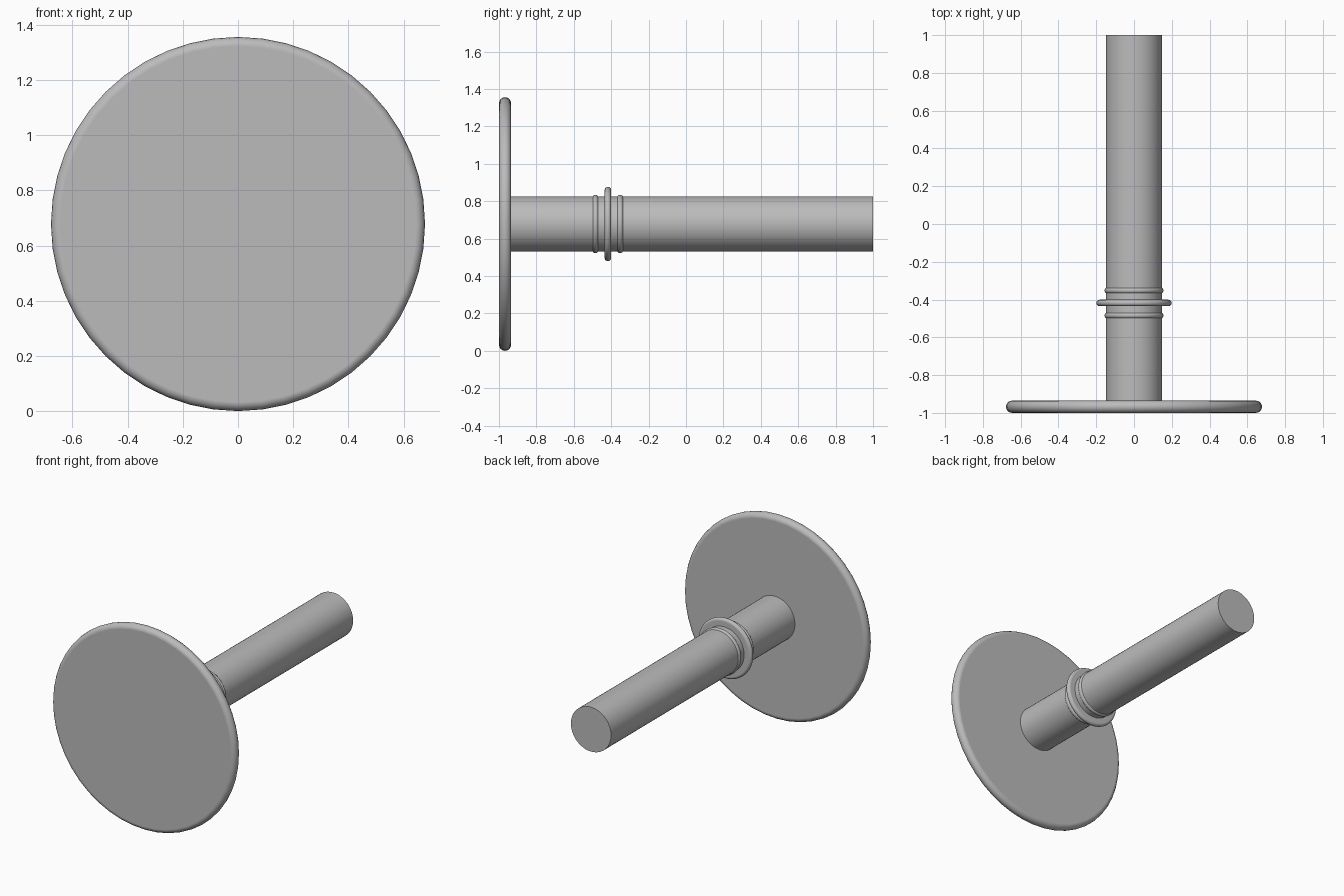
import bpy, bmesh, math

if "Cube" in bpy.data.objects:
    bpy.data.objects.remove(bpy.data.objects["Cube"])

AXIS_Z = 0.678
SEGMENTS = 48

# Dark grey finish shared by all parts
grey = bpy.data.materials.new("dark_grey")
grey.diffuse_color = (0.5, 0.5, 0.5, 1)
grey.use_nodes = True
grey.node_tree.nodes["Principled BSDF"].inputs["Base Color"].default_value = grey.diffuse_color


def lathe(name, profile, closed=False):
    """Revolve (radius, y) points around the horizontal y axis."""
    bm = bmesh.new()
    verts = [bm.verts.new((r, y, 0)) for r, y in profile]
    edges = [bm.edges.new(pair) for pair in zip(verts, verts[1:])]
    if closed:
        edges.append(bm.edges.new((verts[-1], verts[0])))
    bmesh.ops.spin(bm, geom=verts + edges, cent=(0, 0, 0), axis=(0, 1, 0),
                   angle=math.tau, steps=SEGMENTS, use_merge=False)
    bmesh.ops.remove_doubles(bm, verts=bm.verts, dist=1e-5)
    bmesh.ops.recalc_face_normals(bm, faces=bm.faces)
    mesh = bpy.data.meshes.new(name)
    bm.to_mesh(mesh)
    bm.free()
    mesh.materials.append(grey)
    obj = bpy.data.objects.new(name, mesh)
    obj.location.z = AXIS_Z
    bpy.context.collection.objects.link(obj)
    bpy.ops.object.select_all(action='DESELECT')
    obj.select_set(True)
    bpy.context.view_layer.objects.active = obj
    bpy.ops.object.shade_smooth_by_angle(angle=math.radians(35))
    # Flat faces stay flat right up to the rounded rims
    weighted = obj.modifiers.new("weighted_normals", 'WEIGHTED_NORMAL')
    weighted.keep_sharp = True
    weighted.weight = 100
    return obj


def round_rim(radius, y, half, steps=8):
    """Half-circle edge profile reaching the given outer radius."""
    angles = [math.pi * (i / steps - 0.5) for i in range(steps + 1)]
    return [(radius - half + half * math.cos(a), y + half * math.sin(a)) for a in angles]


# Large round plate with a rounded rim
plate_y, plate_half = -0.9675, 0.0325
lathe("plate", [(0, plate_y - plate_half)]
      + round_rim(AXIS_Z, plate_y, plate_half)
      + [(0, plate_y + plate_half)])

# Solid shaft, ending flat at the back
lathe("shaft", [(0, -0.94), (0.148, -0.94), (0.148, 1.0), (0, 1.0)])

# Wide collar between two slim bands
for name, y, radius in (("front_band", -0.484, 0.156),
                        ("collar", -0.418, 0.199),
                        ("rear_band", -0.352, 0.156)):
    half = 0.017
    lathe(name, [(0.135, y - half)] + round_rim(radius, y, half)
          + [(0.135, y + half)], closed=True)
